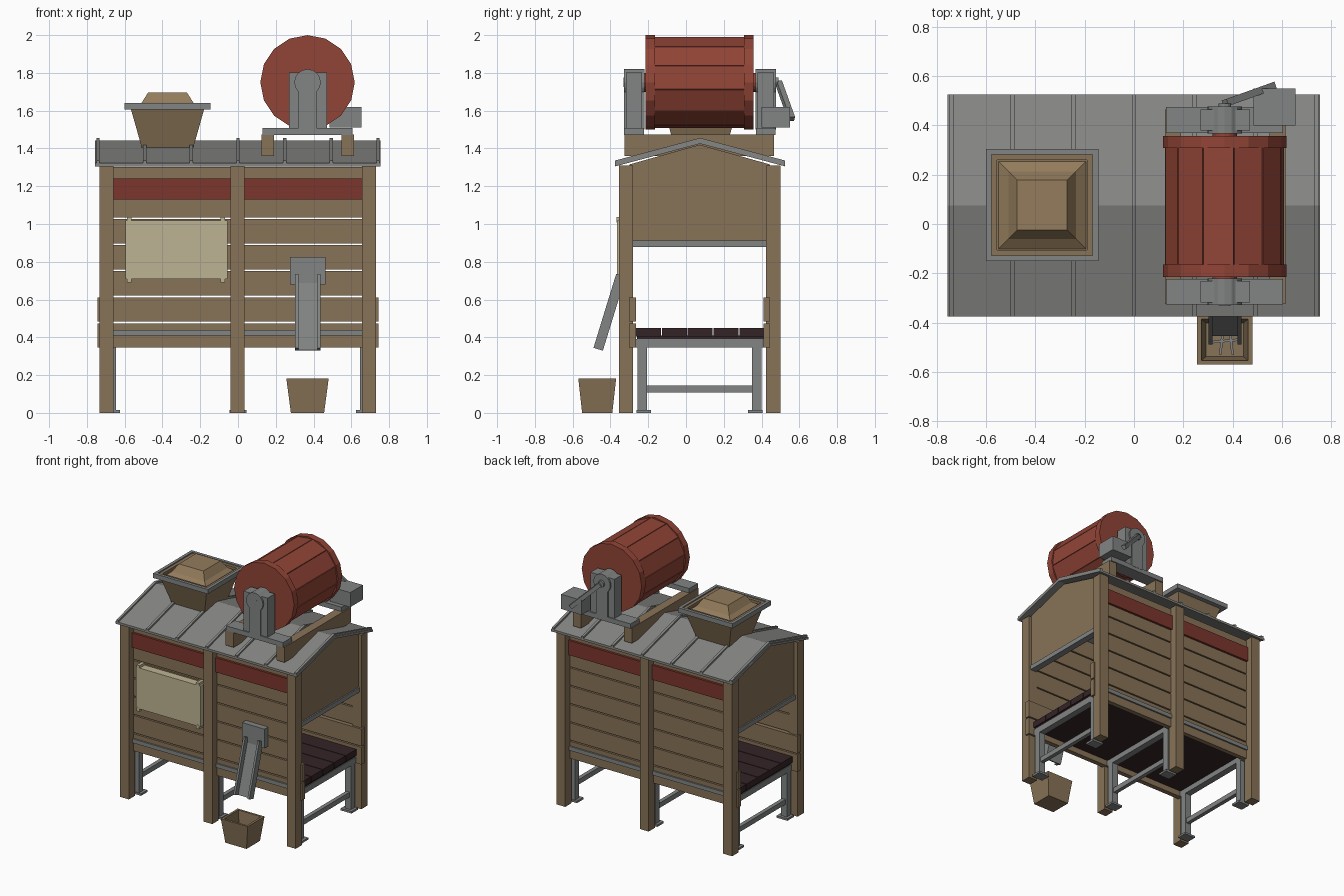
import bpy, bmesh, math
from mathutils import Vector, Matrix

if "Cube" in bpy.data.objects:
    bpy.data.objects.remove(bpy.data.objects["Cube"])


def material(name, rgb):
    m = bpy.data.materials.new(name)
    lin = [((c / 255 + 0.055) / 1.055) ** 2.4 for c in rgb]
    m.diffuse_color = (*lin, 1)
    m.use_nodes = True
    m.node_tree.nodes["Principled BSDF"].inputs["Base Color"].default_value = m.diffuse_color
    return m


WOOD = material("weathered wood", (136, 115, 87))
GRAIN = material("grain", (148, 124, 92))
RED = material("drum red", (145, 68, 54))
TRIM = material("trim red", (124, 53, 45))
ROOF = material("roof metal", (134, 134, 132))
STEEL = material("steel", (130, 132, 132))
CREAM = material("cream board", (190, 180, 147))
DARK = material("dark floor", (52, 36, 38))


def finish(name, bm, mat):
    bmesh.ops.recalc_face_normals(bm, faces=bm.faces)
    me = bpy.data.meshes.new(name)
    bm.to_mesh(me)
    bm.free()
    me.materials.append(mat)
    ob = bpy.data.objects.new(name, me)
    bpy.context.collection.objects.link(ob)
    return ob


def box(name, x0, x1, y0, y1, z0, z1, mat, matrix=None):
    bm = bmesh.new()
    size = Matrix.Diagonal((x1 - x0, y1 - y0, z1 - z0, 1))
    mid = Matrix.Translation(((x0 + x1) / 2, (y0 + y1) / 2, (z0 + z1) / 2))
    bmesh.ops.create_cube(bm, size=1, matrix=(matrix or Matrix()) @ mid @ size)
    return finish(name, bm, mat)


def bar(name, p, q, w, d, mat):
    p, q = Vector(p), Vector(q)
    m = Matrix.Translation(p) @ (q - p).to_track_quat('Z', 'Y').to_matrix().to_4x4()
    return box(name, -w / 2, w / 2, -d / 2, d / 2, 0, (q - p).length, mat, m)


def prism(name, pts, x0, x1, mat):
    """Extrude a (y, z) profile along x."""
    bm = bmesh.new()
    f = bm.faces.new([bm.verts.new((x0, y, z)) for y, z in pts])
    r = bmesh.ops.extrude_face_region(bm, geom=[f])
    vs = [v for v in r["geom"] if isinstance(v, bmesh.types.BMVert)]
    bmesh.ops.translate(bm, verts=vs, vec=(x1 - x0, 0, 0))
    return finish(name, bm, mat)


def loft(name, cx, cy, rings, mat):
    """Stack rectangles (half x, half y, z) and cap both ends."""
    bm = bmesh.new()
    loops = [[bm.verts.new((cx + sx * hx, cy + sy * hy, z))
              for sx, sy in ((-1, -1), (1, -1), (1, 1), (-1, 1))] for hx, hy, z in rings]
    for a, b in zip(loops, loops[1:]):
        for i in range(4):
            j = (i + 1) % 4
            bm.faces.new((a[i], a[j], b[j], b[i]))
    bm.faces.new(loops[0][::-1])
    bm.faces.new(loops[-1])
    return finish(name, bm, mat)


def cyl_y(name, x, z, y0, y1, r, n, mat, turn=0):
    bm = bmesh.new()
    m = (Matrix.Translation((x, (y0 + y1) / 2, z)) @ Matrix.Rotation(turn, 4, 'Y')
         @ Matrix.Rotation(math.pi / 2, 4, 'X'))
    bmesh.ops.create_cone(bm, cap_ends=True, segments=n, radius1=r, radius2=r,
                          depth=y1 - y0, matrix=m)
    return finish(name, bm, mat)


CY = 0.072  # centre line of the house


def side_box(name, x0, x1, d0, d1, z0, z1, mat):
    """Same box on the front and the back wall, d = distance from centre line."""
    box("front_" + name, x0, x1, CY - d1, CY - d0, z0, z1, mat)
    box("back_" + name, x0, x1, CY + d0, CY + d1, z0, z1, mat)


# posts
for x in (-0.697, -0.002, 0.693):
    side_box("post", x - 0.037, x + 0.037, 0.352, 0.428, 0, 1.31, WOOD)

# wall planks; the lowest two run past the corner posts
for i in range(7):
    z = 0.345 + 0.138 * i
    w = 0.743 if i < 2 else 0.69
    side_box("plank", -w, w, 0.337 if i < 2 else 0.352, 0.373, z, z + 0.129, WOOD)

# red trim boards and steel strips between the posts
for x0, x1 in ((-0.66, -0.039), (0.035, 0.656)):
    side_box("trim_board", x0, x1, 0.37, 0.39, 1.13, 1.24, TRIM)
    side_box("steel_strip", x0, x1, 0.37, 0.385, 0.41, 0.44, STEEL)

# gable ends
for s in (-1, 1):
    prism("gable", [(-0.3, 0.9), (0.445, 0.9), (0.445, 1.315), (CY, 1.42), (-0.3, 1.315)],
          s * 0.675, s * 0.705, WOOD)
    x = sorted((s * 0.665, s * 0.715))
    box("gable_strip", x[0], x[1], -0.282, 0.426, 0.878, 0.912, STEEL)

# roof with standing seams
def roof_profile(top, low):
    return [(-0.375, 1.322 + top), (CY + 0.003, 1.442 + top), (0.525, 1.322 + top),
            (0.525, 1.305 - low), (CY + 0.003, 1.425 - low), (-0.375, 1.305 - low)]


prism("roof", roof_profile(0, 0), -0.757, 0.755, ROOF)
for i in range(-3, 4):
    prism("roof_seam", roof_profile(0.014, 0), i * 0.247 - 0.009, i * 0.247 + 0.009, ROOF)

# raised floor boards
for i in range(5):
    y = -0.265 + i * 0.137
    box("floor_board", -0.7, 0.7, y, y + 0.132, 0.405, 0.45, DARK)
box("floor_underlay", -0.69, 0.69, -0.26, 0.41, 0.385, 0.41, DARK)

# steel leg frames under the floor
for x in (-0.67, 0, 0.67):
    box("floor_beam", x - 0.025, x + 0.025, -0.265, 0.41, 0.345, 0.39, STEEL)
    box("leg_brace", x - 0.015, x + 0.015, -0.21, 0.355, 0.108, 0.145, STEEL)
    side_box("steel_leg", x - 0.025, x + 0.025, 0.278, 0.328, 0.01, 0.35, STEEL)
    side_box("foot_plate", x - 0.045, x + 0.045, 0.257, 0.333, 0, 0.015, STEEL)

# cream notice board with clips
box("notice_board", -0.595, -0.055, -0.365, -0.305, 0.71, 1.018, CREAM)
for x in (-0.575, -0.08):
    for z in (0.705, 1.022):
        box("board_clip", x - 0.012, x + 0.012, -0.367, -0.305, z - 0.015, z + 0.015, CREAM)

# chute: mouth plate and tilted open channel
box("chute_plate", 0.275, 0.462, -0.345, -0.3, 0.68, 0.825, STEEL)
tilt = (Matrix.Translation((0.37, -0.465, 0.337))
        @ Matrix.Rotation(-math.atan2(0.294, 0.956), 4, 'X'))
box("chute_floor", -0.065, 0.065, 0.012, 0.026, 0, 0.41, STEEL, tilt)
for s in (-1, 1):
    x = sorted((s * 0.051, s * 0.067))
    box("chute_side", x[0], x[1], -0.026, 0.026, 0, 0.41, STEEL, tilt)

# bucket with a few loose scraps
loft("bucket", 0.368, -0.47, [(0.088, 0.08, 0), (0.112, 0.1, 0.182),
                              (0.095, 0.084, 0.182), (0.076, 0.068, 0.03)], WOOD)
bar("scrap", (0.31, -0.48, 0.06), (0.42, -0.47, 0.06), 0.01, 0.01, STEEL)
bar("scrap", (0.35, -0.53, 0.06), (0.36, -0.44, 0.06), 0.01, 0.01, STEEL)
bar("scrap", (0.40, -0.53, 0.06), (0.39, -0.44, 0.06), 0.01, 0.01, STEEL)

# hopper with grain heap
HX = -0.373
loft("hopper", HX, 0.077, [(0.135, 0.135, 1.40), (0.195, 0.195, 1.612)], WOOD)
loft("hopper_rim", HX, 0.077, [(0.228, 0.228, 1.605), (0.228, 0.228, 1.64),
                               (0.205, 0.205, 1.64), (0.205, 0.205, 1.607)], STEEL)
loft("hopper_lip", HX, 0.077, [(0.206, 0.206, 1.606), (0.206, 0.206, 1.632),
                               (0.182, 0.182, 1.632), (0.182, 0.182, 1.612)], WOOD)
loft("grain_heap", HX, 0.077, [(0.183, 0.183, 1.608), (0.137, 0.137, 1.642),
                               (0.102, 0.102, 1.697)], GRAIN)

# drum: staves around a core, end rims, hubs
DX, DZ = 0.368, 1.75
cyl_y("drum_core", DX, DZ, -0.205, 0.35, 0.233, 24, RED)
for i in range(12):
    m = (Matrix.Translation((DX, 0, DZ)) @ Matrix.Rotation(math.radians(24 + 30 * i), 4, 'Y'))
    box("drum_stave", 0.215, 0.236, -0.17, 0.31, -0.061, 0.061, RED, m)
for y0, y1 in ((-0.215, -0.165), (0.308, 0.358)):
    cyl_y("drum_rim", DX, DZ, y0, y1, 0.25, 16, RED)
cyl_y("drum_hub", DX, DZ, -0.235, 0.378, 0.05, 16, RED)
cyl_y("axle", DX, DZ, -0.33, 0.49, 0.025, 12, STEEL)

# wooden runners, bearing stands
for x in (0.158, 0.582):
    box("runner", x - 0.033, x + 0.033, -0.325, 0.465, 1.36, 1.475, WOOD)
for y in (-0.275, 0.422):
    box("stand_base", 0.13, 0.605, y - 0.052, y + 0.052, 1.472, 1.508, STEEL)
    box("stand", 0.27, 0.47, y - 0.043, y + 0.043, 1.5, 1.803, STEEL)
    box("stand_rib", 0.32, 0.416, y - 0.054, y + 0.054, 1.5, 1.75, STEEL)
    cyl_y("bearing", DX, DZ, y - 0.054, y + 0.054, 0.07, 16, STEEL)

# drive motor and drive arm
box("motor", 0.485, 0.655, 0.40, 0.55, 1.51, 1.62, STEEL)
bar("drive_arm", (0.37, 0.49, 1.75), (0.565, 0.56, 1.555), 0.03, 0.03, STEEL)
